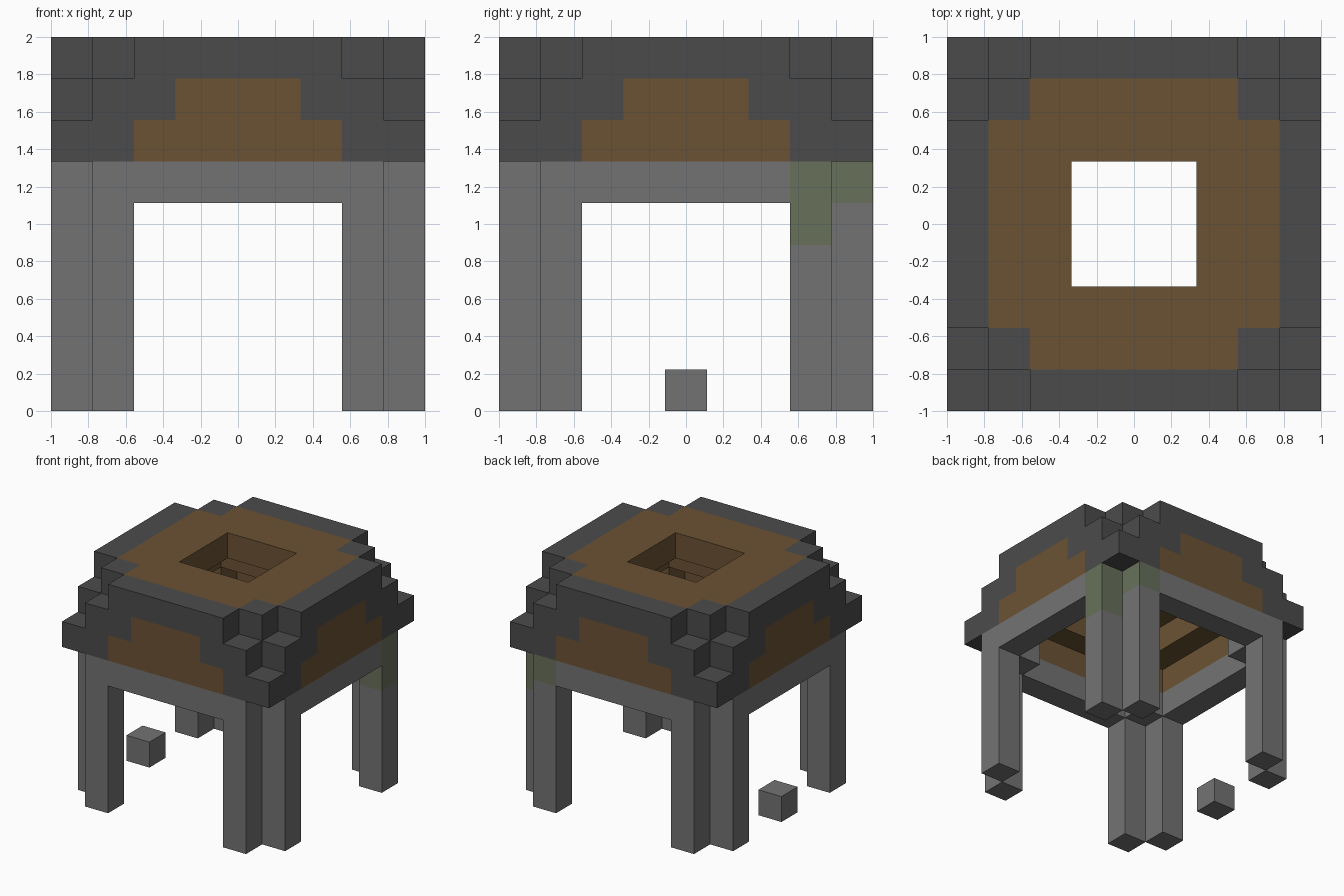
import bpy
import bmesh
from mathutils import Vector

cube = bpy.data.objects.get("Cube")
if cube:
    bpy.data.objects.remove(cube, do_unlink=True)

N = 9           # blocks along each side
U = 2 / N       # block size
LAST = N - 1


def material(name, rgb):
    mat = bpy.data.materials.new(name)
    mat.use_nodes = True
    mat.diffuse_color = (*rgb, 1)
    mat.node_tree.nodes["Principled BSDF"].inputs["Base Color"].default_value = (*rgb, 1)
    return mat


STONE = material("stone grey", (0.171, 0.171, 0.171))
DARK = material("dark stone", (0.071, 0.071, 0.071))
WOOD = material("brown wood", (0.148, 0.085, 0.034))
MOSS = material("mossy stone", (0.137, 0.163, 0.102))

parts = {}      # part name -> (material, set of blocks)


def add(name, mat, blocks):
    parts.setdefault(name, (mat, set()))[1].update(blocks)


def layer(k, test):
    """Blocks of one level, chosen by their distances (low, high) from the sides."""
    return {(i, j, k) for i in range(N) for j in range(N)
            if test(*sorted((min(i, LAST - i), min(j, LAST - j))))}


# Legs: two columns touching at an edge in each corner
LEG_TOP = 5
for side, flip_x in (("right", False), ("left", True)):
    for end, flip_y in (("front", False), ("back", True)):
        for a, b in ((0, 1), (1, 0)):
            x = LAST - a if flip_x else a
            y = LAST - b if flip_y else b
            add(f"{end}_{side}_leg", STONE, {(x, y, k) for k in range(LEG_TOP + 1)})

# Beams between the legs, with a block inside each corner
add("beam_frame", STONE, layer(LEG_TOP, lambda lo, hi: lo == 0 and hi >= 2 or hi == lo == 1))

# Moss on the back left leg
moss = {(8, 7, 4), (8, 7, 5), (7, 8, 5)}
parts["back_left_leg"][1].difference_update(moss)
add("moss_patch", MOSS, moss)

# Lower roof course: dark corners, wooden panels
add("roof_edge", DARK, layer(6, lambda lo, hi: lo == 0 and hi <= 1))
add("roof_panels", WOOD, layer(6, lambda lo, hi: lo == 0 and hi >= 2 or hi == lo == 1))

# Middle roof course: corners cut back, inner ring of wood
add("roof_edge", DARK, layer(7, lambda lo, hi: lo == 0 and 1 <= hi <= 2))
add("roof_panels", WOOD, layer(7, lambda lo, hi: lo == 0 and hi >= 3 or lo == 1))

# Top roof course: stepped corners and a square opening
add("roof_edge", DARK, layer(8, lambda lo, hi: lo == 0 and hi >= 2 or hi == lo == 1))
add("roof_top", WOOD, layer(8, lambda lo, hi: lo == 1 and hi >= 2 or lo == 2))

# Single loose block on the ground
add("loose_block", STONE, {(0, 4, 0)})

solid = set().union(*(blocks for _, blocks in parts.values()))


def build(name, mat, blocks):
    """Mesh the exposed sides of a part's blocks."""
    bm = bmesh.new()
    for block in sorted(blocks):
        centre = Vector(block) + Vector((0.5, 0.5, 0.5))
        for axis in range(3):
            for sign in (-1, 1):
                out, u, v = Vector(), Vector(), Vector()
                out[axis] = sign
                u[(axis + 1) % 3] = 0.5
                v[(axis + 2) % 3] = 0.5 * sign
                if tuple(int(c) for c in Vector(block) + out) in solid:
                    continue
                mid = centre + out / 2
                corners = (mid - u - v, mid + u - v, mid + u + v, mid - u + v)
                bm.faces.new([bm.verts.new(c * U - Vector((1, 1, 0))) for c in corners])
    bmesh.ops.remove_doubles(bm, verts=bm.verts, dist=U / 100)
    mesh = bpy.data.meshes.new(name)
    bm.to_mesh(mesh)
    bm.free()
    mesh.materials.append(mat)
    bpy.context.collection.objects.link(bpy.data.objects.new(name, mesh))


for name, (mat, blocks) in parts.items():
    build(name, mat, blocks)
